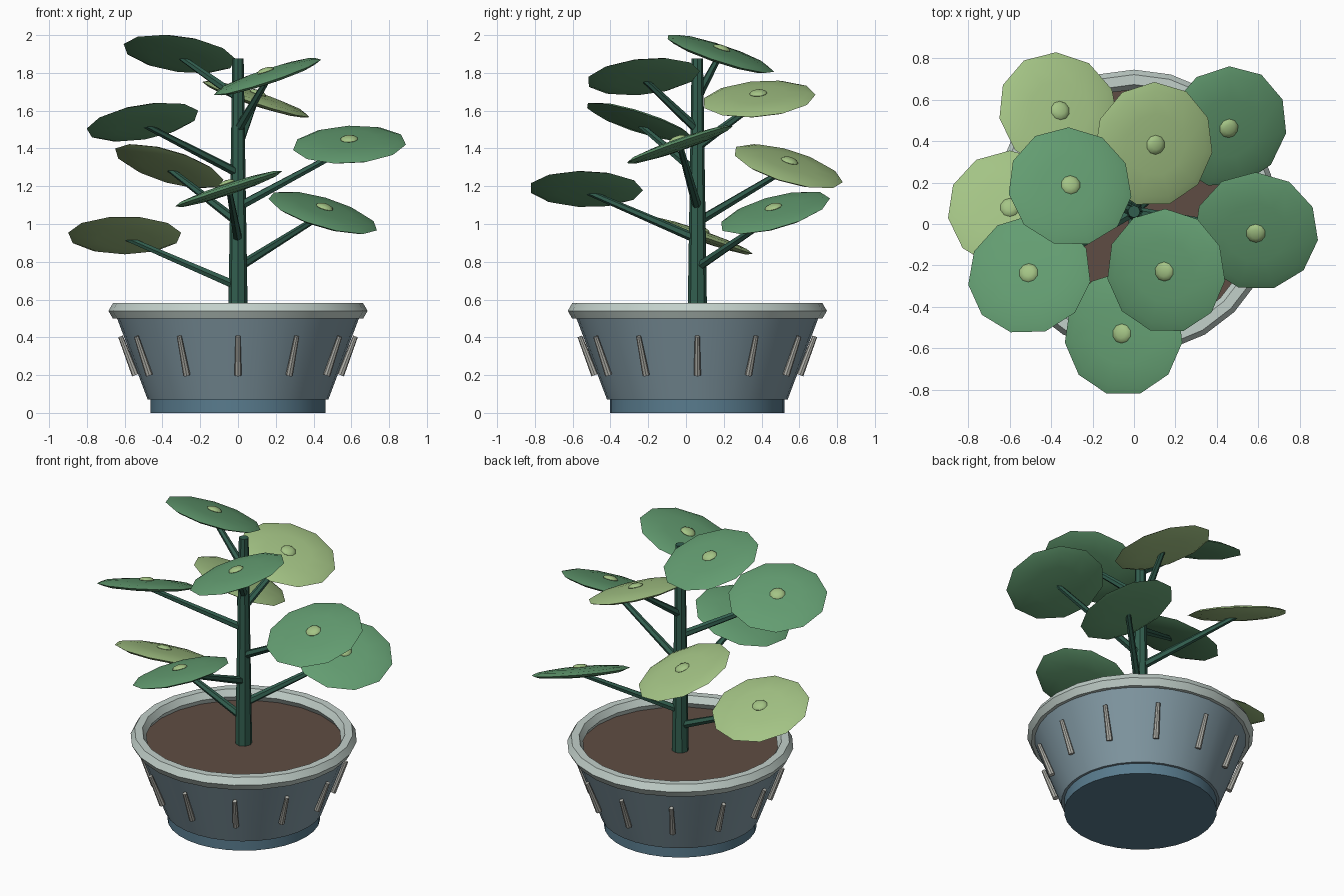
import bpy, math
from mathutils import Vector

cube = bpy.data.objects.get("Cube")
if cube:
    bpy.data.objects.remove(cube, do_unlink=True)


def material(name, rgb):
    m = bpy.data.materials.new(name)
    m.use_nodes = True
    m.diffuse_color = (*rgb, 1)
    m.node_tree.nodes["Principled BSDF"].inputs["Base Color"].default_value = (*rgb, 1)
    return m


GREEN = material("leaf green", (0.125, 0.335, 0.165))
LIME = material("leaf lime", (0.37, 0.55, 0.235))
STEM = material("stem green", (0.032, 0.114, 0.078))
BODY = material("pot blue grey", (0.22, 0.315, 0.365))
FOOT = material("foot blue", (0.10, 0.20, 0.27))
RIM = material("rim pale grey", (0.54, 0.63, 0.59))
RIB = material("rib grey", (0.44, 0.44, 0.40))
SOIL = material("soil brown", (0.114, 0.073, 0.056))

CY = 0.06  # the pot and stem sit slightly behind the middle
UP = Vector((0, 0, 1))


def finish(name, mat, angle=30):
    o = bpy.context.object
    o.name = name
    o.data.materials.append(mat)
    bpy.ops.object.shade_smooth_by_angle(angle=math.radians(angle))
    return o


def rod(name, a, b, r1, r2, sides, mat):
    """Tapered cylinder from point a to point b."""
    a, b = Vector(a), Vector(b)
    bpy.ops.mesh.primitive_cone_add(vertices=sides, radius1=r1, radius2=r2,
                                    depth=(b - a).length, location=(a + b) / 2)
    bpy.context.object.rotation_euler = UP.rotation_difference(b - a).to_euler()
    return finish(name, mat)


def lens(name, centre, normal, radius, half, sides, rings, mat):
    """Flattened sphere facing along a normal."""
    bpy.ops.mesh.primitive_uv_sphere_add(segments=sides, ring_count=rings, location=centre)
    o = bpy.context.object
    o.scale = (radius, radius, half)
    o.rotation_euler = UP.rotation_difference(normal).to_euler()
    bpy.ops.object.transform_apply(location=False, rotation=False, scale=True)
    return finish(name, mat, 40)


# Pot: foot, flared body, rim and soil
rod("pot_foot", (0, CY, 0), (0, CY, 0.08), 0.462, 0.462, 32, FOOT)
rod("pot_body", (0, CY, 0.07), (0, CY, 0.5), 0.478, 0.64, 32, BODY)
bpy.ops.mesh.primitive_torus_add(major_segments=24, minor_segments=6, major_radius=0.638,
                                 minor_radius=0.048, location=(0, CY, 0.54))
finish("pot_rim", RIM)
rod("soil", (0, CY, 0.46), (0, CY, 0.505), 0.613, 0.613, 32, SOIL)

# Twelve slim ribs around the pot
for i in range(12):
    t = i * math.tau / 12
    d = Vector((math.sin(t), -math.cos(t), 0))
    base = Vector((0, CY, 0))
    rod("pot_rib", base + d * 0.543 + UP * 0.2, base + d * 0.622 + UP * 0.405,
        0.019, 0.013, 8, RIB)

# Stem
rod("stem", (0, CY, 0.48), (0, CY, 1.875), 0.052, 0.03, 8, STEM)

# Leaves: centre, slope along x and y, branch start height, colour
leaves = [
    ((-0.60, 0.07, 0.94), 0.0, -0.35, 0.67, LIME),
    ((0.45, 0.47, 1.06), -0.30, 0.27, 0.77, GREEN),
    ((-0.05, -0.53, 1.185), 0.33, -0.02, 0.92, GREEN),
    ((-0.365, 0.54, 1.305), -0.30, -0.30, 1.01, LIME),
    ((0.59, -0.035, 1.42), 0.05, 0.35, 1.09, GREEN),
    ((-0.505, -0.245, 1.54), 0.17, -0.32, 1.27, GREEN),
    ((0.095, 0.385, 1.662), -0.33, 0.08, 1.41, LIME),
    ((0.155, -0.227, 1.78), 0.33, 0.10, 1.50, GREEN),
    ((-0.31, 0.18, 1.90), -0.14, -0.33, 1.67, GREEN),
]
for centre, sx, sy, start, mat in leaves:
    centre = Vector(centre)
    normal = Vector((-sx, -sy, 1)).normalized()
    rod("branch", (0, CY, start), centre - normal * 0.012, 0.025, 0.016, 6, STEM)
    lens("leaf", centre, normal, 0.302, 0.03, 11, 6, mat)
    lens("leaf_bead", centre + normal * 0.031, normal, 0.047, 0.018, 10, 6, LIME)
